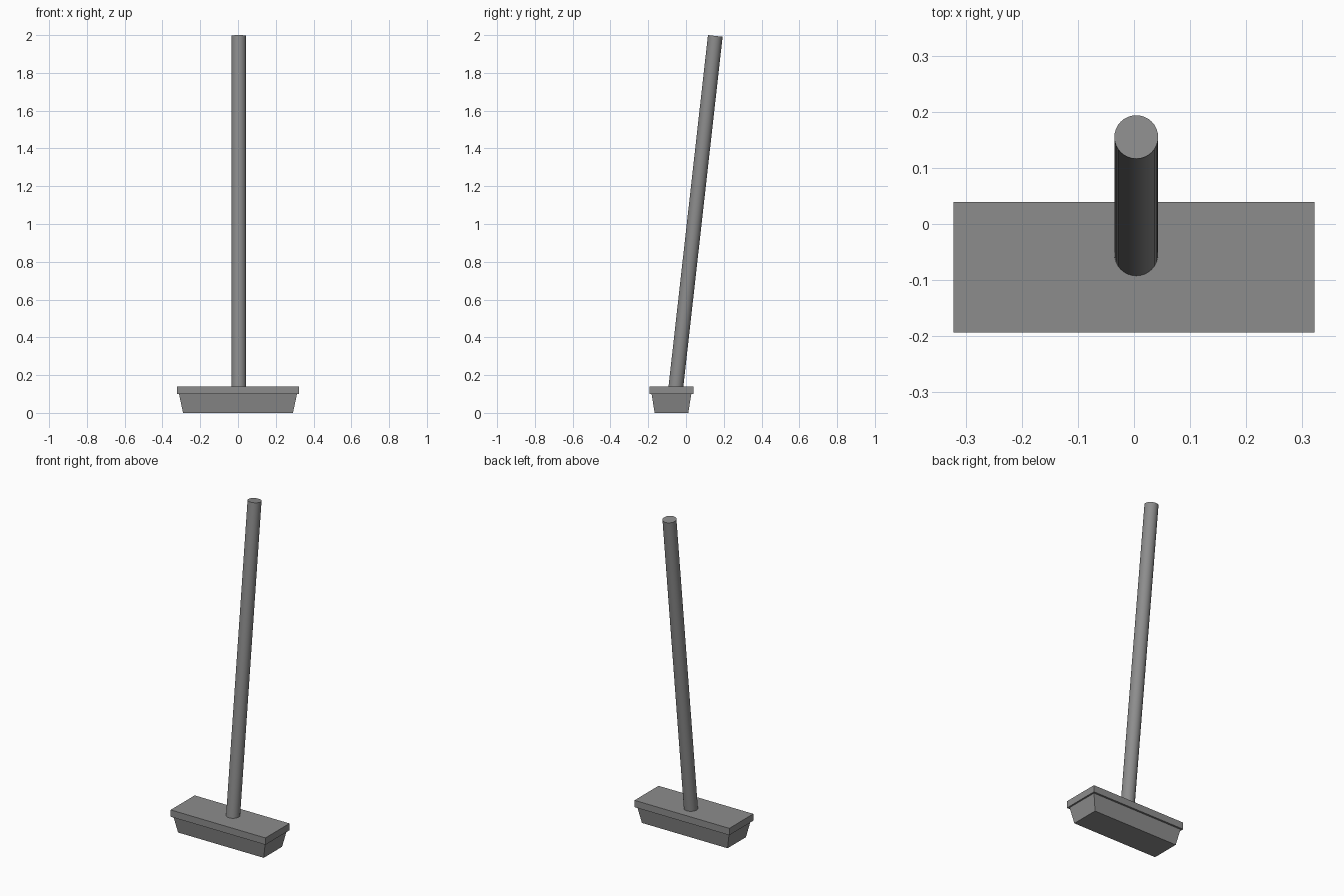
import bpy
import bmesh
from mathutils import Vector

if "Cube" in bpy.data.objects:
    bpy.data.objects.remove(bpy.data.objects["Cube"])

HEAD_Y = -0.077

dark_grey = bpy.data.materials.new("dark_grey")
dark_grey.diffuse_color = (0.265, 0.265, 0.265, 1)
dark_grey.use_nodes = True
dark_grey.node_tree.nodes["Principled BSDF"].inputs["Base Color"].default_value = dark_grey.diffuse_color


def tapered_box(name, z0, half0, z1, half1):
    """Box whose bottom and top rectangles may differ in size."""
    bm = bmesh.new()
    bmesh.ops.create_cube(bm, size=2)
    for v in bm.verts:
        z, (hx, hy) = (z1, half1) if v.co.z > 0 else (z0, half0)
        v.co = (v.co.x * hx, HEAD_Y + v.co.y * hy, z)
    mesh = bpy.data.meshes.new(name)
    bm.to_mesh(mesh)
    bm.free()
    mesh.materials.append(dark_grey)
    obj = bpy.data.objects.new(name, mesh)
    bpy.context.collection.objects.link(obj)
    return obj


# Broom head: bristle block narrowing to the floor, with a wider plate on top
tapered_box("bristles", 0.0, (0.291, 0.089), 0.099, (0.312, 0.105))
tapered_box("head_plate", 0.099, (0.322, 0.1165), 0.141, (0.322, 0.1165))

# Leaning round handle, its lower end sunk into the plate
bottom = Vector((0.004, -0.0555, 0.12))
top = Vector((0.004, 0.155, 1.9957))
axis = top - bottom
bpy.ops.mesh.primitive_cylinder_add(
    vertices=32, radius=0.039, depth=axis.length, location=(top + bottom) / 2,
    rotation=axis.to_track_quat('Z', 'Y').to_euler())
handle = bpy.context.object
handle.name = "handle"
handle.data.materials.append(dark_grey)
bpy.ops.object.shade_smooth_by_angle()
